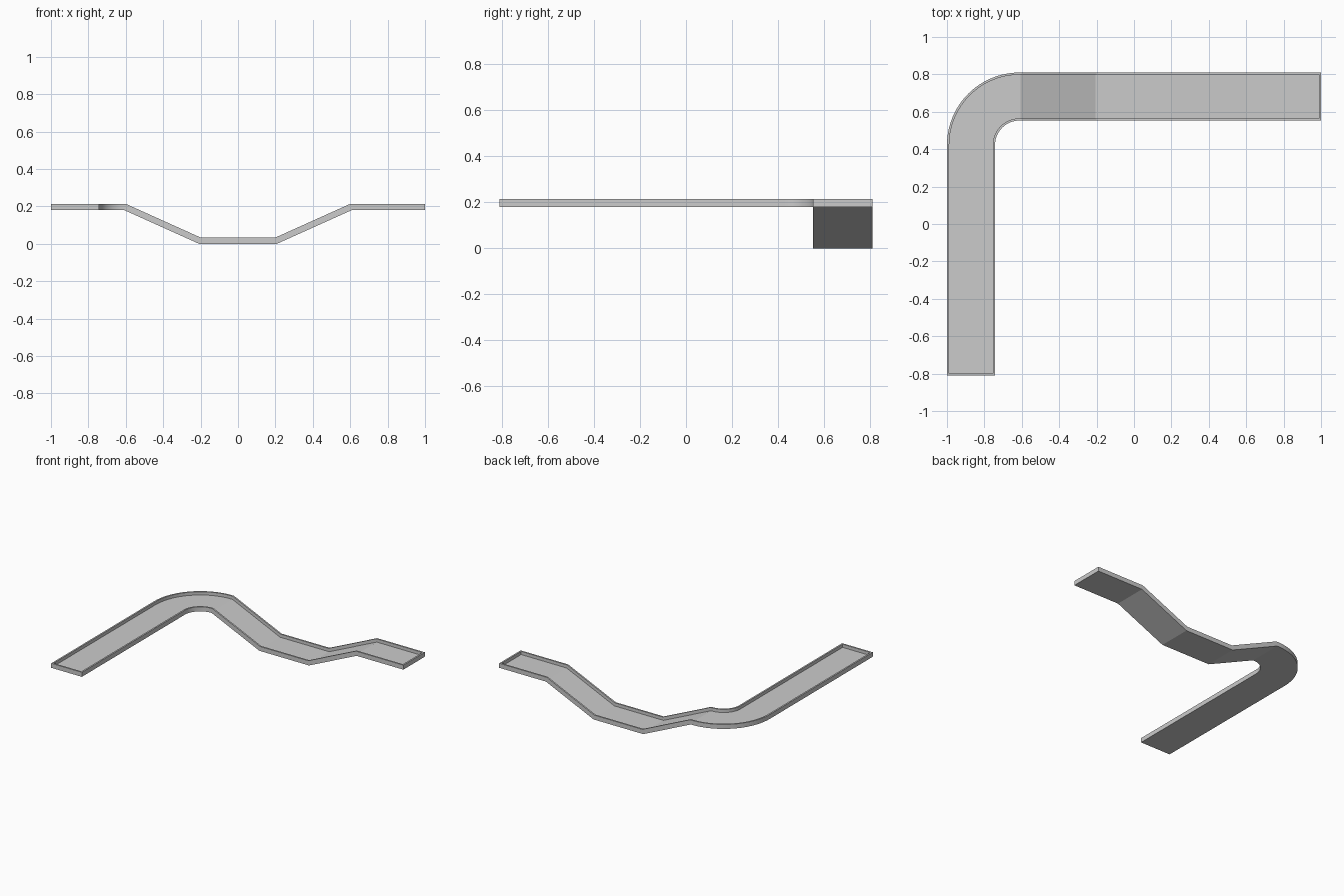
import bpy, bmesh
from math import cos, sin, pi, atan, tan, radians
from mathutils import Vector

if "Cube" in bpy.data.objects:
    bpy.data.objects.remove(bpy.data.objects["Cube"])

W, H, T, FLOOR = 0.257, 0.034, 0.012, 0.01   # width, height, wall, floor thickness
TOP = 0.18                                   # underside of the upper level
Y = 0.81
R = 0.388                                    # outer bend radius
CX, CY = -1 + R, Y - R                       # bend centre
UP = Vector((0, 0, 1))
SIDE_Y = Vector((0, 1, 0))

# Stations along the path: (underside point on outer side, inward direction, section up)
stations = [(Vector((-1, -Y + T, TOP)), Vector((1, 0, 0)), UP)]
N = 24
for i in range(N + 1):
    a = pi - i / N * pi / 2
    out = Vector((cos(a), sin(a), 0))
    stations.append((Vector((CX, CY, TOP)) + out * R, -out, UP))

# Mitred dip in the straight run
m = tan(atan(TOP / 0.4) / 2)
for x, z, s in [(-0.608, TOP, 1), (-0.208, 0, 1), (0.208, 0, -1), (0.608, TOP, -1)]:
    stations.append((Vector((x, Y, z)), -SIDE_Y, Vector((s * m, 0, 1))))
stations.append((Vector((1 - T, Y, TOP)), -SIDE_Y, UP))

# U-shaped section: four outer corners, then four inner corners
profile = [(0, H), (0, 0), (W, 0), (W, H), (W - T, H), (W - T, FLOOR), (T, FLOOR), (T, H)]

bm = bmesh.new()


def section(p, side, up):
    return [bm.verts.new(p + side * u + up * v) for u, v in profile]


rings = [section(*s) for s in stations]
for a, b in zip(rings, rings[1:]):
    for k in range(8):
        j = (k + 1) % 8
        bm.faces.new((a[k], a[j], b[j], b[k]))


# Closing wall at each end
def end_wall(ring, offset):
    tip = [bm.verts.new(v.co + offset) for v in ring[:4]]
    for k in range(3):
        bm.faces.new((ring[k], ring[k + 1], tip[k + 1], tip[k]))
    bm.faces.new(tip)
    bm.faces.new(ring[4:])
    bm.faces.new((ring[0], ring[7], ring[4], ring[3], tip[3], tip[0]))


end_wall(rings[0], Vector((0, -T, 0)))
end_wall(rings[-1], Vector((T, 0, 0)))
bmesh.ops.recalc_face_normals(bm, faces=bm.faces)

mesh = bpy.data.meshes.new("channel_track")
bm.to_mesh(mesh)
bm.free()
track = bpy.data.objects.new("channel_track", mesh)
bpy.context.collection.objects.link(track)
bpy.context.view_layer.objects.active = track
track.select_set(True)
bpy.ops.object.shade_smooth_by_angle(angle=radians(15))
